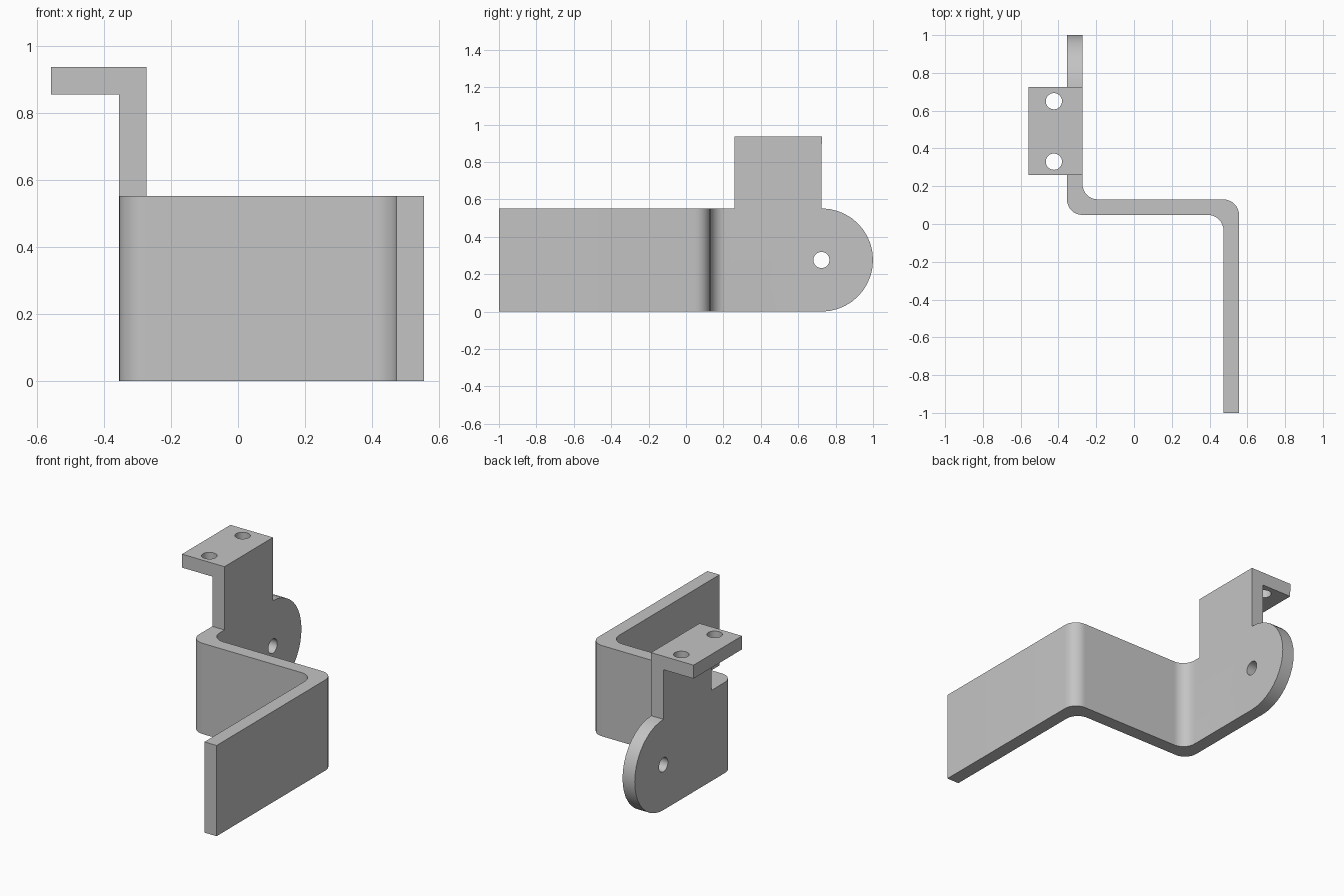
import bpy, bmesh, math
from mathutils import Matrix, Vector

cube = bpy.data.objects.get("Cube")
if cube:
    bpy.data.objects.remove(cube)

grey = bpy.data.materials.new("plain grey")
grey.use_nodes = True
colour = (0.55, 0.55, 0.55, 1)
grey.diffuse_color = colour
grey.node_tree.nodes["Principled BSDF"].inputs["Base Color"].default_value = colour

HEIGHT, TOP, SHEET = 0.552, 0.937, 0.082
RADIUS = HEIGHT / 2
LEFT, RIGHT, BACK = -0.355, 0.556, 0.13
TAB_START, TAB_END = 0.26, 0.726


def add_prism(name, outline, offset):
    """Closed solid swept from a planar outline."""
    bm = bmesh.new()
    face = bm.faces.new([bm.verts.new(p) for p in outline])
    swept = bmesh.ops.extrude_face_region(bm, geom=[face])["geom"]
    verts = [v for v in swept if isinstance(v, bmesh.types.BMVert)]
    bmesh.ops.translate(bm, verts=verts, vec=offset)
    bmesh.ops.recalc_face_normals(bm, faces=bm.faces)
    return add_mesh(name, bm)


def add_mesh(name, bm):
    mesh = bpy.data.meshes.new(name)
    bm.to_mesh(mesh)
    bm.free()
    mesh.materials.append(grey)
    obj = bpy.data.objects.new(name, mesh)
    bpy.context.collection.objects.link(obj)
    return obj


def add_pin(name, centre, rotation=Matrix()):
    """Round cutter for a bolt hole."""
    bm = bmesh.new()
    bmesh.ops.create_cone(bm, cap_ends=True, segments=32, radius1=0.043,
                          radius2=0.043, depth=0.3,
                          matrix=Matrix.Translation(centre) @ rotation)
    return add_mesh(name, bm)


def combine(target, tool, operation):
    mod = target.modifiers.new(operation.lower(), "BOOLEAN")
    mod.operation, mod.solver, mod.object = operation, "EXACT", tool
    bpy.context.view_layer.objects.active = target
    bpy.ops.object.modifier_apply(modifier=mod.name)
    bpy.data.objects.remove(tool)


def arc(cx, cy, r, start, end, steps):
    angles = [math.radians(start + (end - start) * i / steps) for i in range(steps + 1)]
    return [(cx + r * math.cos(a), cy + r * math.sin(a)) for a in angles]


# Bent sheet in plan, oversized so that the side outline trims it
near = BACK - SHEET
inner_left, inner_right = LEFT + SHEET, RIGHT - SHEET
plan = [(LEFT, 1.1)]
plan += arc(LEFT + SHEET, near + SHEET, SHEET, 180, 270, 8)
plan += arc(inner_right - SHEET, near - SHEET, SHEET, 90, 0, 8)
plan += [(inner_right, -1.1), (RIGHT, -1.1)]
plan += arc(RIGHT - SHEET, BACK - SHEET, SHEET, 0, 90, 8)
plan += arc(inner_left + SHEET, BACK + SHEET, SHEET, 270, 180, 8)
plan += [(inner_left, 1.1)]
bracket = add_prism("bracket", [(x, y, -0.1) for x, y in plan], Vector((0, 0, 1.2)))

# Flange folded outwards at the top of the tab
flange = [(-0.559, 0.2), (-0.3, 0.2), (-0.3, 0.8), (-0.559, 0.8)]
combine(bracket, add_prism("flange", [(x, y, TOP - SHEET) for x, y in flange],
                           Vector((0, 0, 0.2))), "UNION")

# Side outline: straight strip, rounded end and raised tab
side = [(-1, 0)] + arc(1 - RADIUS, RADIUS, RADIUS, -90, 90, 20)
side += [(TAB_END, HEIGHT), (TAB_END, TOP), (TAB_START, TOP),
         (TAB_START, HEIGHT), (-1, HEIGHT)]
side = [p for i, p in enumerate(side)
        if i == 0 or math.dist(p, side[i - 1]) > 0.005]
combine(bracket, add_prism("side_outline", [(-0.8, y, z) for y, z in side],
                           Vector((1.6, 0, 0))), "INTERSECT")

# Bolt holes: one through the rounded end, two through the flange
combine(bracket, add_pin("end_hole", (LEFT + SHEET / 2, 1 - RADIUS, RADIUS),
                         Matrix.Rotation(math.pi / 2, 4, "Y")), "DIFFERENCE")
for y in (0.33, 0.65):
    combine(bracket, add_pin("flange_hole", (-0.424, y, TOP)), "DIFFERENCE")

bpy.ops.object.select_all(action="DESELECT")
bracket.select_set(True)
bpy.context.view_layer.objects.active = bracket
bpy.ops.object.shade_smooth_by_angle(angle=math.radians(30))
